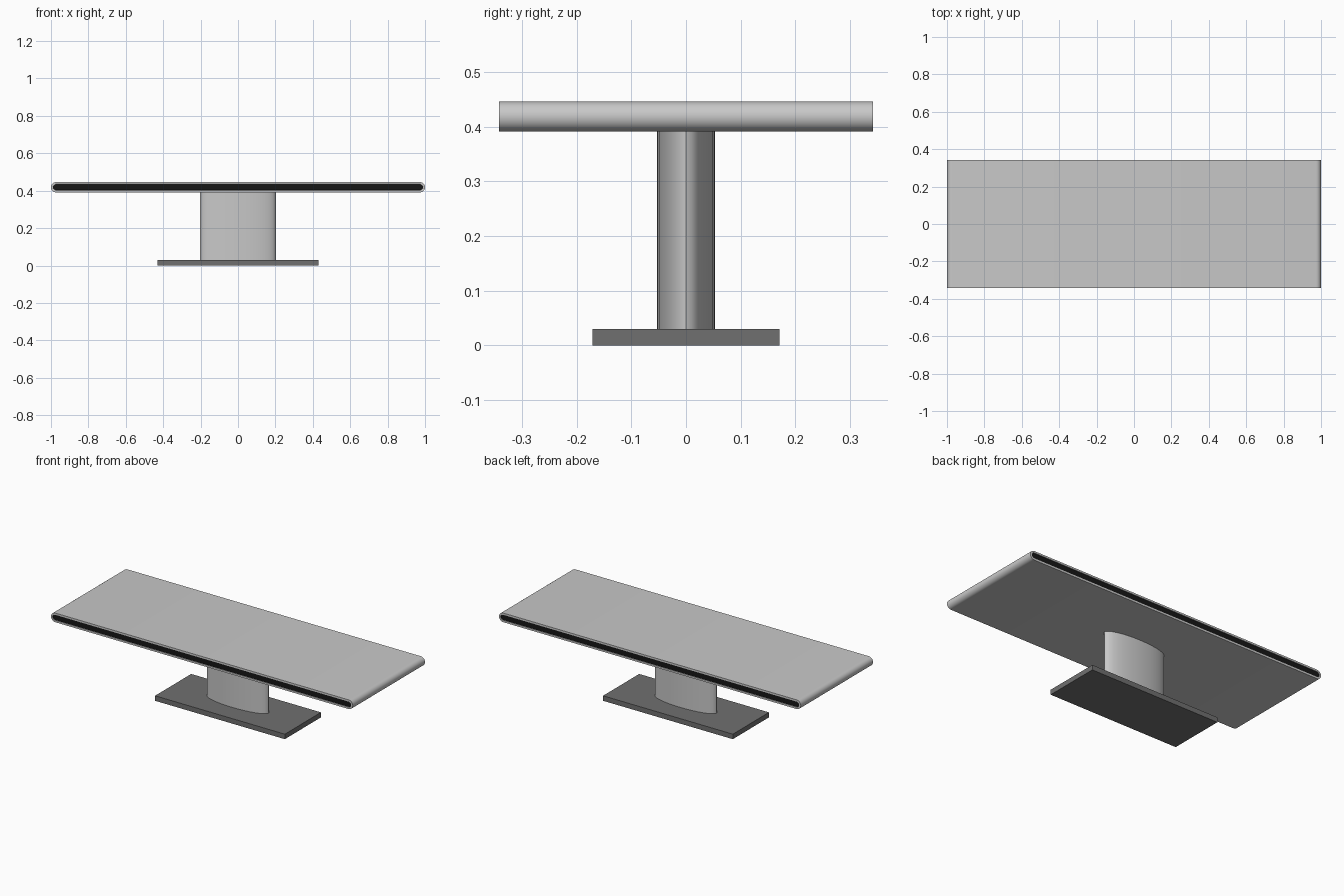
import bpy, bmesh, math

if "Cube" in bpy.data.objects:
    bpy.data.objects.remove(bpy.data.objects["Cube"])


def material(name, rgb):
    m = bpy.data.materials.new(name)
    m.diffuse_color = (*rgb, 1.0)
    m.use_nodes = True
    m.node_tree.nodes["Principled BSDF"].inputs["Base Color"].default_value = m.diffuse_color
    return m


light_grey = material("light grey", (0.58, 0.58, 0.58))
dark_grey = material("dark grey", (0.16, 0.16, 0.16))
black = material("black", (0.008, 0.008, 0.008))


def finish(bm, name, mats, smooth=True):
    bmesh.ops.recalc_face_normals(bm, faces=bm.faces)
    me = bpy.data.meshes.new(name)
    bm.to_mesh(me)
    bm.free()
    ob = bpy.data.objects.new(name, me)
    bpy.context.collection.objects.link(ob)
    for m in mats:
        me.materials.append(m)
    if smooth:
        bpy.ops.object.select_all(action='DESELECT')
        ob.select_set(True)
        bpy.context.view_layer.objects.active = ob
        bpy.ops.object.shade_smooth_by_angle(angle=math.radians(30))
    return ob


def prism(points, offset):
    """Closed outline extruded along offset."""
    bm = bmesh.new()
    face = bm.faces.new([bm.verts.new(p) for p in points])
    ext = bmesh.ops.extrude_face_region(bm, geom=[face], use_keep_orig=True)
    moved = [v for v in ext["geom"] if isinstance(v, bmesh.types.BMVert)]
    bmesh.ops.translate(bm, verts=moved, vec=offset)
    bmesh.ops.recalc_face_normals(bm, faces=bm.faces)
    return bm


# Tabletop: slab with rounded left and right ends
Z0, Z1, DEPTH = 0.391, 0.446, 0.342
r, zc = (Z1 - Z0) / 2, (Z0 + Z1) / 2
outline = []
for side in (1, -1):
    for i in range(13):
        a = math.radians(-90 + 15 * i)
        outline.append((side * (1 - r + r * math.cos(a)), -DEPTH,
                        zc + side * r * math.sin(a)))
bm = prism(outline, (0, 2 * DEPTH, 0))
# Black strip inset in the front and back edges
ends = [f for f in bm.faces if abs(f.normal.y) > 0.9]
bmesh.ops.inset_region(bm, faces=ends, thickness=0.011, depth=0)
bmesh.ops.inset_region(bm, faces=ends, thickness=0.0005, depth=-0.003)
for f in ends:
    f.material_index = 1
finish(bm, "tabletop", [light_grey, black])

# Elliptical pedestal column
N = 32
ring = [(0.203 * math.cos(2 * math.pi * i / N),
         0.053 * math.sin(2 * math.pi * i / N), 0.03) for i in range(N)]
finish(prism(ring, (0, 0, Z0 - 0.03)), "pedestal", [light_grey])

# Rectangular base plate
corners = [(-0.43, -0.171, 0), (0.43, -0.171, 0), (0.43, 0.171, 0), (-0.43, 0.171, 0)]
finish(prism(corners, (0, 0, 0.03)), "base_plate", [dark_grey], smooth=False)
